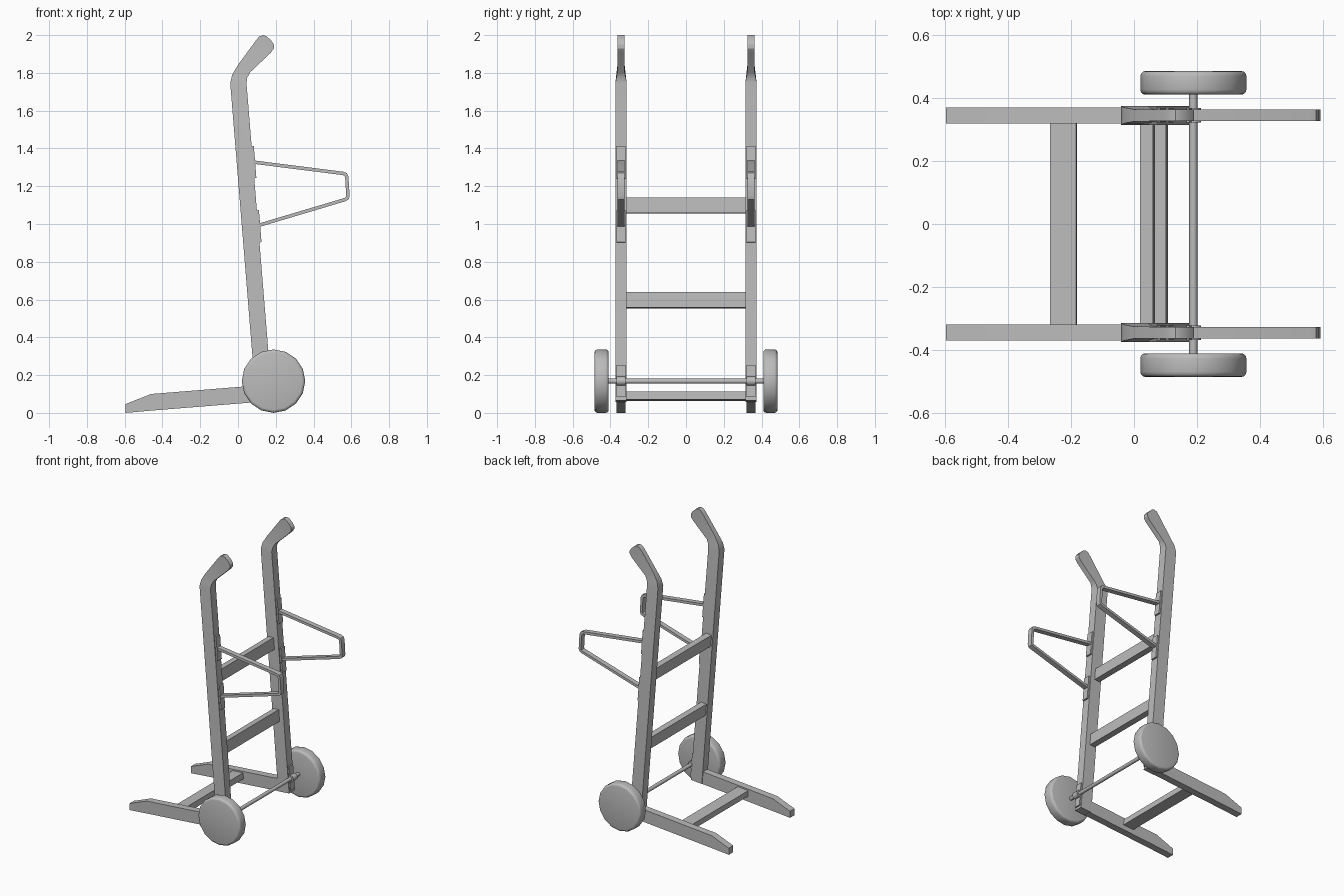
import bpy, bmesh, math
from mathutils import Matrix, Vector

cube = bpy.data.objects.get("Cube")
if cube:
    bpy.data.objects.remove(cube)

grey = bpy.data.materials.new("plain grey")
grey.use_nodes = True
GREY = (0.5, 0.5, 0.5, 1)
grey.diffuse_color = GREY
grey.node_tree.nodes["Principled BSDF"].inputs["Base Color"].default_value = GREY

SIDE_Y = 0.344                   # rail centre line
LEAN = math.atan(0.08)           # backward lean of the frame
AXLE = (0.188, 0.168)


def finish(name, bm, smooth=None):
    bmesh.ops.recalc_face_normals(bm, faces=bm.faces)
    mesh = bpy.data.meshes.new(name)
    bm.to_mesh(mesh)
    bm.free()
    mesh.materials.append(grey)
    ob = bpy.data.objects.new(name, mesh)
    bpy.context.collection.objects.link(ob)
    if smooth:
        bpy.ops.object.select_all(action="DESELECT")
        ob.select_set(True)
        bpy.context.view_layer.objects.active = ob
        bpy.ops.object.shade_smooth_by_angle(angle=math.radians(smooth))
    return ob


def loft(name, sections, y, smooth=None):
    """Rectangular sections (point a, point b, half width), joined in order."""
    bm = bmesh.new()
    rings = []
    for a, b, w in sections:
        rings.append([bm.verts.new((p[0], y + s, p[1]))
                      for p, s in ((a, -w), (b, -w), (b, w), (a, w))])
    for r, q in zip(rings, rings[1:]):
        for i in range(4):
            j = (i + 1) % 4
            bm.faces.new((r[i], r[j], q[j], q[i]))
    bm.faces.new(rings[0])
    bm.faces.new(rings[-1])
    return finish(name, bm, smooth)


def box(name, centre, size):
    """Box leaning with the frame."""
    bm = bmesh.new()
    m = Matrix.Translation(centre) @ Matrix.Rotation(-LEAN, 4, "Y") @ Matrix.Diagonal((*size, 1))
    bmesh.ops.create_cube(bm, size=1, matrix=m)
    return finish(name, bm)


def cylinder(name, y, radius, length, sides, bevel=0):
    bm = bmesh.new()
    m = Matrix.Translation((AXLE[0], y, AXLE[1])) @ Matrix.Rotation(math.pi / 2, 4, "X")
    bmesh.ops.create_cone(bm, cap_ends=True, segments=sides, radius1=radius,
                          radius2=radius, depth=length, matrix=m)
    if bevel:
        rims = [e for e in bm.edges if any(len(f.verts) > 4 for f in e.link_faces)]
        bmesh.ops.bevel(bm, geom=rims, offset=bevel, segments=3, profile=0.5, affect="EDGES")
    return finish(name, bm, 35)


def rail_front(z):
    return -0.041 + 0.08 * (1.76 - z)


def rail_back(z):
    return rail_front(z) + 0.086


# Rail and handle outline: front point, back point, half width
rail = [
    ((0.096, 0.058), (0.182, 0.065), 0.03),
    ((-0.041, 1.745), (0.045, 1.745), 0.03),
    ((-0.031, 1.79), (0.049, 1.775), 0.025),
    ((0.0, 1.842), (0.064, 1.803), 0.019),
    ((0.095, 1.972), (0.175, 1.908), 0.018),
    ((0.112, 1.992), (0.19, 1.93), 0.018),
    ((0.132, 2.0), (0.19, 1.95), 0.018),
    ((0.15, 1.995), (0.176, 1.971), 0.018),
]
# Toe: bottom point, top point, half width
toe = [
    ((-0.595, 0.0), (-0.595, 0.047), 0.025),
    ((-0.46, 0.012), (-0.46, 0.1), 0.025),
    ((0.11, 0.058), (0.11, 0.146), 0.025),
]
# Centre line of the bent support loop
loop = [Vector(p) for p in ((rail_back(1.328), 1.328), (0.555, 1.268), (0.57, 1.262),
                            (0.576, 1.248), (0.582, 1.148), (0.578, 1.136),
                            (0.566, 1.129), (rail_back(0.99), 0.992))]


def loop_sections():
    out = []
    for i, p in enumerate(loop):
        d1 = (loop[i] - loop[i - 1]).normalized() if i else None
        d2 = (loop[i + 1] - loop[i]).normalized() if i < len(loop) - 1 else None
        d1, d2 = d1 or d2, d2 or d1
        t = (d1 + d2).normalized()
        n = Vector((-t.y, t.x)) * 0.009 / t.dot(d1)
        out.append((p + n, p - n, 0.018))
    return out


for side, s in (("left", 1), ("right", -1)):
    y = s * SIDE_Y
    loft(side + "_rail", rail, y, 30)
    loft(side + "_toe", toe, y)
    loft(side + "_support_loop", loop_sections(), y, 40)
    # Mounting plates on the back of the rail
    for part, z in (("upper_loop", 1.327), ("lower_loop", 0.988), ("axle", AXLE[1])):
        box(f"{side}_{part}_plate", (rail_back(z) + 0.004, y, z), (0.014, 0.046, 0.17))
    cylinder(side + "_axle_collar", y, 0.024, 0.046, 12)
    cylinder(side + "_wheel", s * 0.447, 0.168, 0.075, 16, 0.016)

cylinder("axle", 0, 0.013, 0.84, 12)

# Crossbars
span = 2 * SIDE_Y - 0.04
for name, z in (("upper_crossbar", 1.098), ("lower_crossbar", 0.597)):
    box(name, (rail_front(z) + 0.031, 0, z), (0.042, span, 0.083))
box("toe_crossbar", (-0.223, 0, 0.088), (0.083, span, 0.042))
